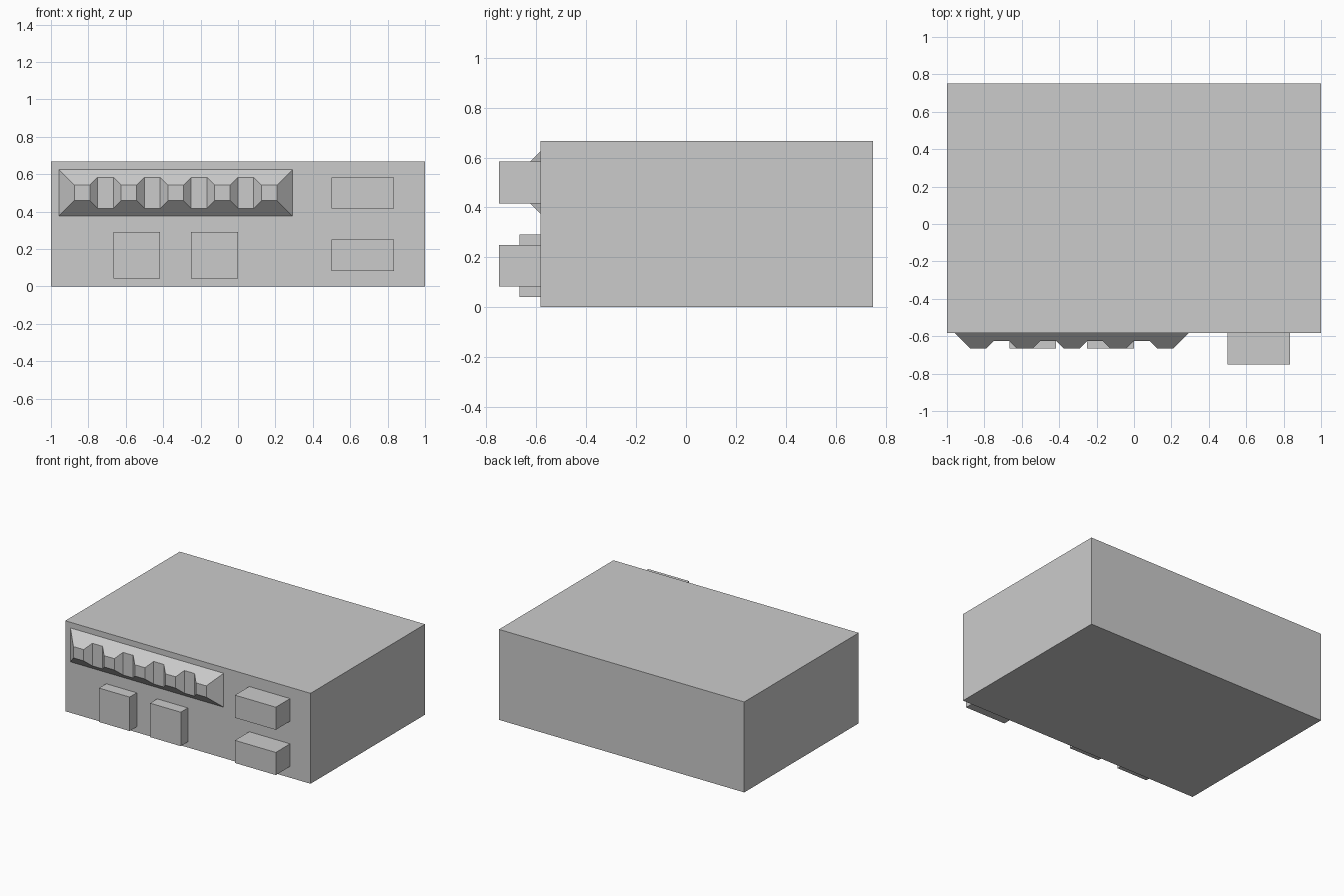
import bpy, bmesh

if "Cube" in bpy.data.objects:
    bpy.data.objects.remove(bpy.data.objects["Cube"])

U = 1 / 24  # modelling grid step


def finish(name, bm):
    bmesh.ops.recalc_face_normals(bm, faces=bm.faces[:])
    mesh = bpy.data.meshes.new(name)
    bm.to_mesh(mesh)
    bm.free()
    obj = bpy.data.objects.new(name, mesh)
    bpy.context.collection.objects.link(obj)


def box(name, x, y, z):
    """Box from (min, max) ranges in grid steps."""
    bm = bmesh.new()
    bmesh.ops.create_cube(bm, size=1)
    for v in bm.verts:
        for i, (lo, hi) in enumerate((x, y, z)):
            v.co[i] = U * (hi if v.co[i] > 0 else lo)
    finish(name, bm)


FRONT = -14

# Main casing
box("casing", (-24, 24), (FRONT, 18), (0, 16))

# Long connector blocks on the right, one above the other
for i, z in enumerate((2, 10)):
    box(f"side_block_{i + 1}", (12, 20), (FRONT - 4, FRONT), (z, z + 4))

# Square blocks along the lower front
for i, x in enumerate((-16, -6)):
    box(f"square_block_{i + 1}", (x, x + 6), (FRONT - 2, FRONT), (1, 7))

# Notched strip: 45 degree sloped bar with five teeth, as (x, depth) pairs
profile = [(-23, 0)]
for i in range(5):
    x = -21 + 6 * i
    profile += [(x, 2), (x + 2, 2)]
    if i < 4:
        profile += [(x + 3, 1), (x + 5, 1)]
profile.append((7, 0))

bm = bmesh.new()
rows = []
for side in (1, -1):
    rows.append([bm.verts.new((x * U, (FRONT - d) * U, (12 + side * (3 - d)) * U))
                 for x, d in profile])
top, low = rows
bm.faces.new(top)
bm.faces.new(low)
for i in range(len(profile)):
    j = (i + 1) % len(profile)
    bm.faces.new((top[i], top[j], low[j], low[i]))
finish("notched_strip", bm)
